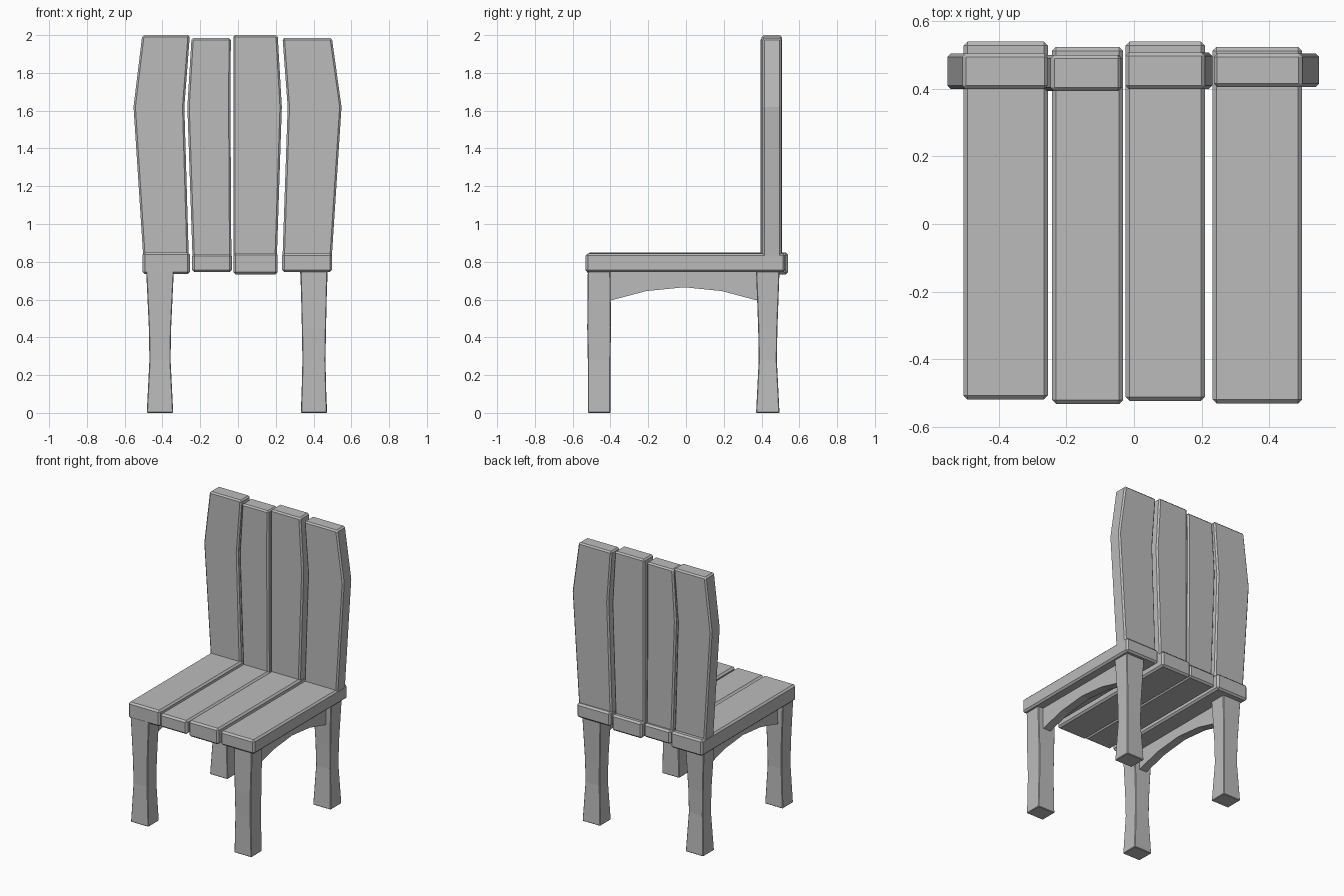
import bpy
import bmesh

cube = bpy.data.objects.get("Cube")
if cube:
    bpy.data.objects.remove(cube, do_unlink=True)

GREY = (0.5, 0.5, 0.5, 1.0)
wood = bpy.data.materials.new("plain_grey")
wood.diffuse_color = GREY
wood.use_nodes = True
wood.node_tree.nodes["Principled BSDF"].inputs["Base Color"].default_value = GREY


def finish(name, bm, bevel):
    """Turn a bmesh into a flat shaded object with narrow bevelled edges."""
    bmesh.ops.recalc_face_normals(bm, faces=bm.faces)
    mesh = bpy.data.meshes.new(name)
    bm.to_mesh(mesh)
    bm.free()
    mesh.materials.append(wood)
    obj = bpy.data.objects.new(name, mesh)
    bpy.context.collection.objects.link(obj)
    if bevel:
        mod = obj.modifiers.new("edge", "BEVEL")
        mod.width = bevel
        mod.segments = 1
        mod.limit_method = "ANGLE"
        mod.angle_limit = 0.9
    return obj


def loft(name, sections, bevel):
    """Join rectangles (z, x0, x1, y0, y1) stacked from bottom to top."""
    bm = bmesh.new()
    rings = [[bm.verts.new(p) for p in ((x0, y0, z), (x1, y0, z), (x1, y1, z), (x0, y1, z))]
             for z, x0, x1, y0, y1 in sections]
    bm.faces.new(rings[0])
    bm.faces.new(rings[-1])
    for low, high in zip(rings, rings[1:]):
        for i in range(4):
            j = (i + 1) % 4
            bm.faces.new((low[i], low[j], high[j], high[i]))
    return finish(name, bm, bevel)


# Seat planks: x0, x1, y0, y1, z0, z1
planks = [(-0.505, -0.255, -0.52, 0.54, 0.735, 0.85),
          (-0.243, -0.032, -0.533, 0.525, 0.745, 0.842),
          (-0.025, 0.21, -0.524, 0.54, 0.733, 0.847),
          (0.233, 0.498, -0.532, 0.525, 0.745, 0.845)]
for n, (x0, x1, y0, y1, z0, z1) in enumerate(planks, 1):
    loft(f"seat_plank_{n}", [(z0, x0, x1, y0, y1), (z1, x0, x1, y0, y1)], 0.012)

# Back slats: x pairs at the foot, the widest point and the top, then depth and height
slats = [((-0.5, -0.26), (-0.553, -0.284), (-0.507, -0.255), 0.4, 0.505, 2.0),
         ((-0.24, -0.035), (-0.268, -0.04), (-0.246, -0.038), 0.394, 0.5, 1.985),
         ((-0.025, 0.205), (-0.025, 0.232), (-0.025, 0.21), 0.4, 0.508, 2.0),
         ((0.235, 0.495), (0.263, 0.548), (0.236, 0.497), 0.406, 0.505, 1.985)]
for n, (foot, mid, top, y0, y1, z) in enumerate(slats, 1):
    loft(f"back_slat_{n}", [(0.8, *foot, y0, y1), (1.62, *mid, y0, y1), (z, *top, y0, y1)], 0.01)

# Legs: centre x, centre y, half widths at the ends, half widths at the waist
legs = {"front_right_leg": (-0.413, -0.46, 0.07, 0.06, 0.056, 0.052),
        "front_left_leg": (0.402, -0.46, 0.068, 0.06, 0.061, 0.06),
        "back_right_leg": (-0.413, 0.433, 0.07, 0.062, 0.056, 0.048),
        "back_left_leg": (0.402, 0.433, 0.07, 0.062, 0.057, 0.048)}
for name, (x, y, ex, ey, wx, wy) in legs.items():
    loft(name, [(z, x - hx, x + hx, y - hy, y + hy) for z, hx, hy in
                ((0, ex, ey), (0.28, wx, wy), (0.45, wx + 0.003, wy + 0.003), (0.75, ex + 0.003, ey))],
         0.004)

# Arched side rails between the front and back legs
arch = [(-0.44, 0.59), (-0.4, 0.595), (-0.21, 0.645), (-0.01, 0.665),
        (0.19, 0.645), (0.37, 0.597), (0.42, 0.59)]
for name, x in (("right_side_rail", -0.413), ("left_side_rail", 0.402)):
    bm = bmesh.new()
    outline = arch + [(0.42, 0.75), (-0.44, 0.75)]
    face = bm.faces.new([bm.verts.new((x - 0.03, y, z)) for y, z in outline])
    side = bmesh.ops.extrude_face_region(bm, geom=[face])
    moved = [v for v in side["geom"] if isinstance(v, bmesh.types.BMVert)]
    bmesh.ops.translate(bm, verts=moved, vec=(0.06, 0, 0))
    finish(name, bm, 0)
